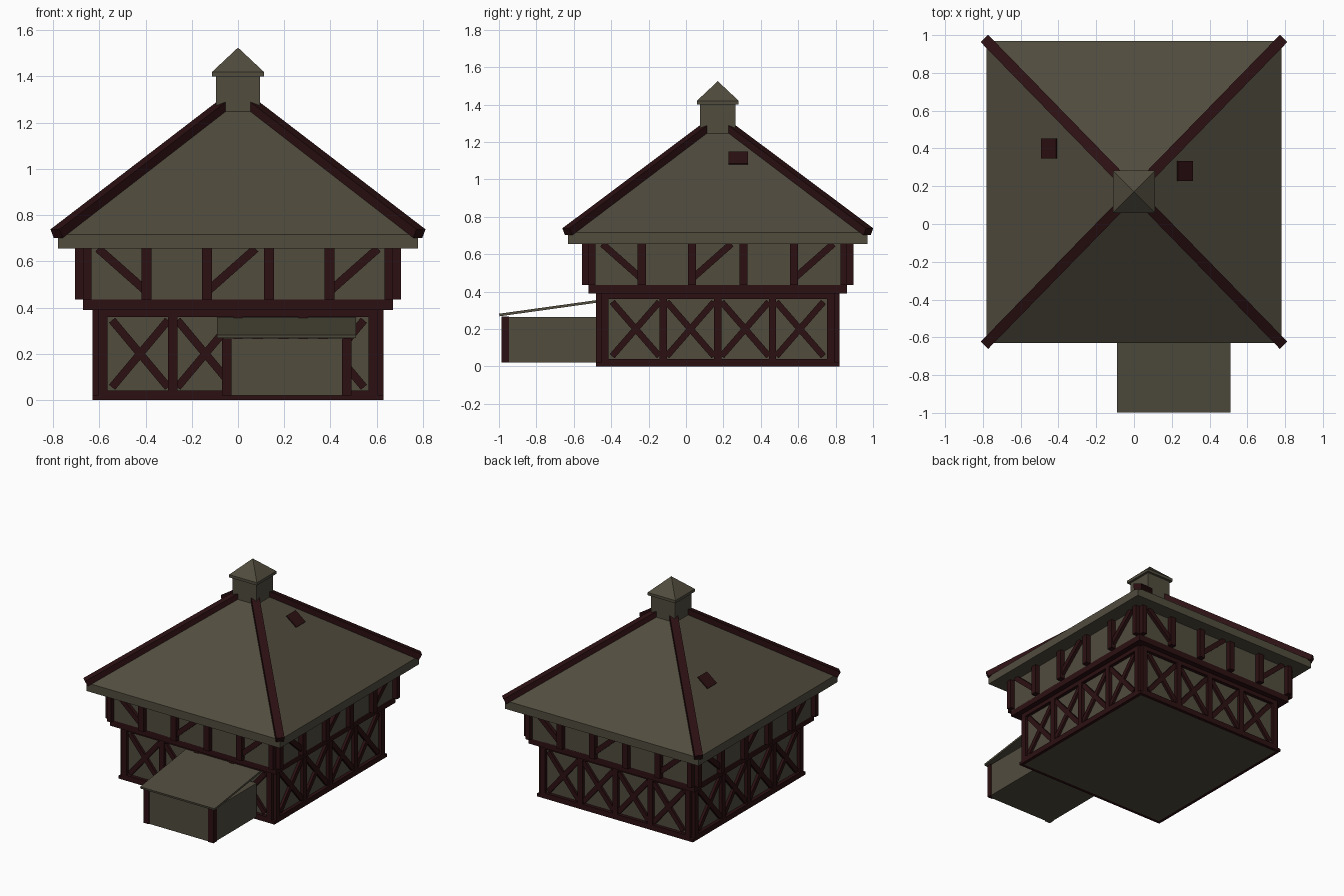
import bpy, bmesh, math
from mathutils import Matrix, Vector

cube = bpy.data.objects.get("Cube")
if cube:
    bpy.data.objects.remove(cube, do_unlink=True)

CY = 0.17  # middle of the house along y


def material(name, rgb):
    m = bpy.data.materials.new(name)
    m.use_nodes = True
    m.diffuse_color = (*rgb, 1)
    bsdf = next(n for n in m.node_tree.nodes if n.type == 'BSDF_PRINCIPLED')
    bsdf.inputs["Base Color"].default_value = (*rgb, 1)
    return m


PLASTER = material("olive_grey", (0.082, 0.072, 0.048))
TIMBER = material("dark_red_timber", (0.025, 0.005, 0.006))


def finish(name, bm, mat):
    mesh = bpy.data.meshes.new(name)
    bmesh.ops.recalc_face_normals(bm, faces=bm.faces)
    bm.to_mesh(mesh)
    bm.free()
    mesh.materials.append(mat)
    ob = bpy.data.objects.new(name, mesh)
    bpy.context.collection.objects.link(ob)


def add_box(bm, lo, hi, frame=Matrix()):
    lo, hi = Vector(lo), Vector(hi)
    size = Matrix.Diagonal((*(hi - lo), 1))
    bmesh.ops.create_cube(bm, size=1, matrix=frame @ Matrix.Translation((lo + hi) / 2) @ size)


def block(name, lo, hi, mat):
    bm = bmesh.new()
    add_box(bm, lo, hi)
    finish(name, bm, mat)


def house_block(name, hx, hy, z0, z1, mat):
    block(name, (-hx, CY - hy, z0), (hx, CY + hy, z1), mat)


def add_beam(bm, a, b, width, depth, up=Vector((0, 0, 1))):
    """Rectangular beam from a to b; depth is measured towards up."""
    a, b = Vector(a), Vector(b)
    along = (b - a).normalized()
    side = up.cross(along).normalized()
    rot = Matrix((along, side, along.cross(side))).transposed().to_4x4()
    half = (b - a).length / 2
    add_box(bm, (-half, -width / 2, -depth / 2), (half, width / 2, depth / 2),
            Matrix.Translation((a + b) / 2) @ rot)


def pyramid(name, hx, hy, z0, z1, z2, mat):
    """Upright rim from z0 to z1 with a pyramid on top reaching z2."""
    bm = bmesh.new()
    rings = [[bm.verts.new((sx * hx, CY + sy * hy, z))
              for sx, sy in ((-1, -1), (1, -1), (1, 1), (-1, 1))] for z in (z0, z1)]
    tip = bm.verts.new((0, CY, z2))
    bm.faces.new(rings[0])
    for i in range(4):
        j = (i + 1) % 4
        bm.faces.new((rings[0][i], rings[0][j], rings[1][j], rings[1][i]))
        bm.faces.new((rings[1][i], rings[1][j], tip))
    finish(name, bm, mat)


SIDES = ("front", "left", "back", "right")


def side_frame(k):
    return Matrix.Translation((0, CY, 0)) @ Matrix.Rotation(k * math.pi / 2, 4, 'Z')


# Walls and the bands between the storeys
LX, LY, LT = 0.605, 0.625, 0.025   # lower walls and timber thickness
UX, UY, UT = 0.67, 0.69, 0.035     # upper walls and timber thickness
house_block("lower_walls", LX, LY, 0.0, 0.39, PLASTER)
house_block("storey_band", UX, UY, 0.39, 0.435, TIMBER)
house_block("upper_walls", UX, UY, 0.43, 0.66, PLASTER)

# Timber frame, the same on each of the four sides
for k, side in enumerate(SIDES):
    frame = side_frame(k)

    # Lower storey: sill, top rail, posts and crossed braces
    hu, d = (LX, LY) if k % 2 == 0 else (LY, LX)
    bm = bmesh.new()
    ends = hu + (LT if k % 2 == 0 else 0)
    add_box(bm, (-ends, -d - LT, 0), (ends, -d, 0.02), frame)
    add_box(bm, (-hu, -d - LT, 0.02), (hu, -d, 0.04), frame)
    add_box(bm, (-hu, -d - LT, 0.36), (hu, -d, 0.39), frame)
    inner = hu - 0.04
    posts = [inner * f for f in (-1, -0.5, 0, 0.5, 1)]
    for s in (-1, 1):
        add_box(bm, (s * hu, -d - LT, 0.02), (s * inner, -d, 0.39), frame)
    for u in posts[1:-1]:
        add_box(bm, (u - 0.02, -d - LT, 0.04), (u + 0.02, -d, 0.36), frame)
    finish(side + "_lower_posts", bm, TIMBER)

    bm = bmesh.new()
    y = -d - 0.009
    for a, b in zip(posts, posts[1:]):
        for z0, z1 in ((0.055, 0.345), (0.345, 0.055)):
            add_beam(bm, (a + 0.02, y, z0), (b - 0.02, y, z1), 0.034, 0.018, Vector((0, -1, 0)))
    bm.transform(frame)
    finish(side + "_cross_braces", bm, TIMBER)

    # Upper storey: corner posts, posts and slanting braces
    hu, d = (UX, UY) if k % 2 == 0 else (UY, UX)
    bm = bmesh.new()
    for s in (-1, 1):
        add_box(bm, (s * hu, -d - UT, 0.435), (s * (hu - 0.035), -d, 0.66), frame)
    posts = [hu * f for f in (-0.59, -0.2, 0.2, 0.59)]
    for u in posts:
        add_box(bm, (u - 0.022, -d - UT, 0.435), (u + 0.022, -d, 0.66), frame)
    finish(side + "_upper_posts", bm, TIMBER)

    bm = bmesh.new()
    y = -d - 0.0125
    for u, s in ((posts[0], -1), (posts[1], 1), (posts[3], 1)):
        add_beam(bm, (u + s * 0.01, y, 0.478), (u + s * 0.21, y, 0.655), 0.036, 0.025,
                 Vector((0, -1, 0)))
    bm.transform(frame)
    finish(side + "_slanting_braces", bm, TIMBER)

# Main roof with hip beams
EAVE, APEX, RX, RY = 0.715, 1.32, 0.78, 0.80
pyramid("main_roof", RX, RY, 0.655, EAVE, APEX, PLASTER)
bm = bmesh.new()
for sx in (-1, 1):
    for sy in (-1, 1):
        low = (sx * 0.785, CY + sy * 0.805, 0.72)
        high = (sx * 0.065, CY + sy * 0.067, 1.272)
        add_beam(bm, low, high, 0.055, 0.042)
finish("hip_beams", bm, TIMBER)

# Roof hatches lying on the side slopes
slope = (APEX - EAVE) / RX
for name, s, x0, x1, y in (("left_hatch", 1, 0.23, 0.31, 0.28),
                           ("right_hatch", -1, 0.41, 0.49, 0.40)):
    bm = bmesh.new()
    a, b = [Vector((s * x, y, APEX - slope * x + 0.003)) for x in (x0, x1)]
    add_beam(bm, a, b, 0.105, 0.009)
    finish(name, bm, TIMBER)

# Chimney with its cap
house_block("chimney", 0.095, 0.095, 1.235, 1.405, PLASTER)
pyramid("chimney_cap", 0.112, 0.112, 1.40, 1.42, 1.525, PLASTER)

# Front annex with corner posts and a sloping lid
block("annex_walls", (-0.065, -0.98, 0.02), (0.487, -0.6 + 0.12, 0.265), PLASTER)
bm = bmesh.new()
for x in (-0.07, 0.45):
    add_box(bm, (x, -0.987, 0.02), (x + 0.042, -0.947, 0.266))
finish("annex_posts", bm, TIMBER)
bm = bmesh.new()
add_beam(bm, (0.21, -0.998, 0.275), (0.21, -0.46, 0.35), 0.6, 0.014)
finish("annex_roof", bm, PLASTER)
